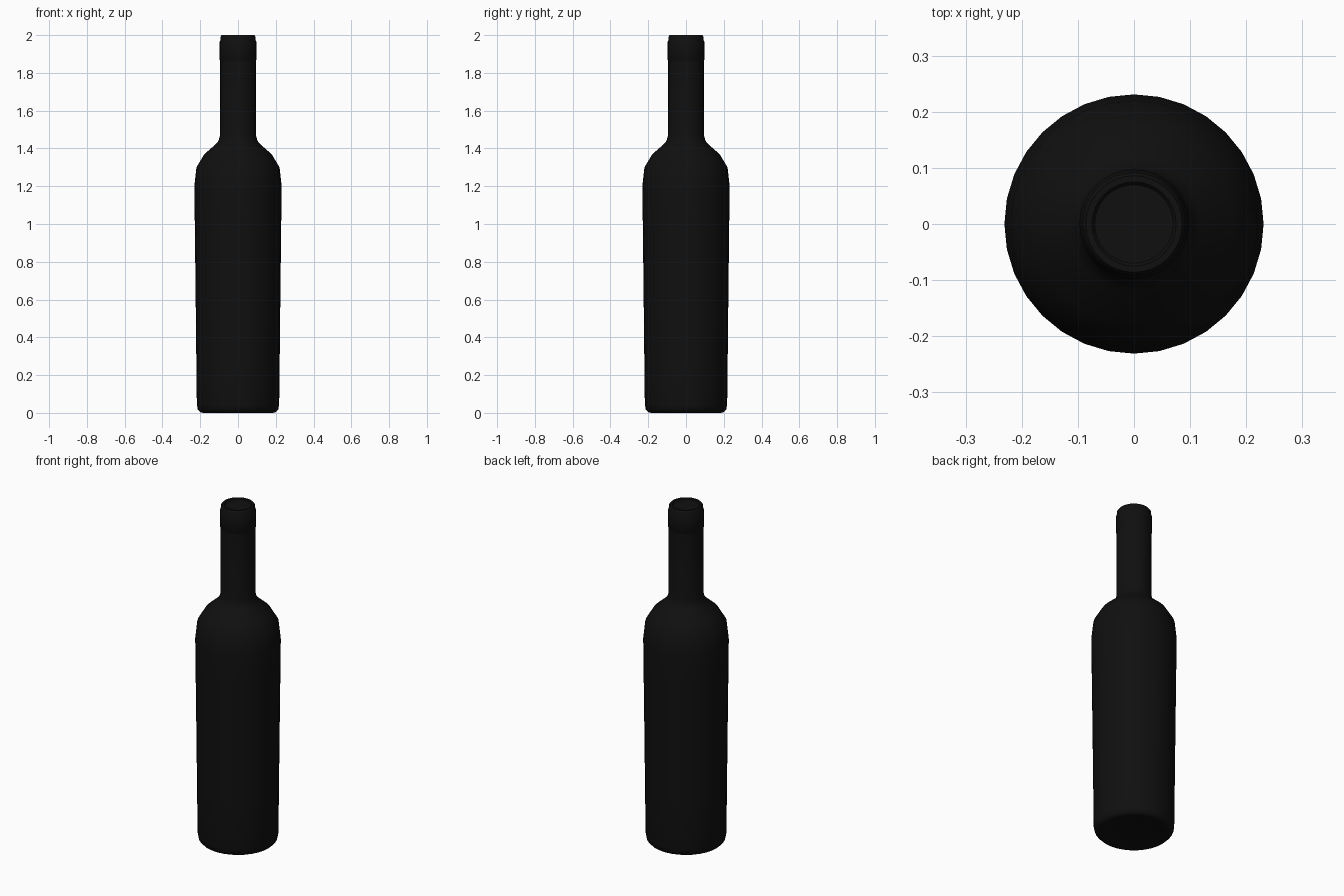
import bpy, bmesh, math

if "Cube" in bpy.data.objects:
    bpy.data.objects.remove(bpy.data.objects["Cube"])

SIDES = 32


def black(name, value):
    mat = bpy.data.materials.new(name)
    mat.diffuse_color = (value, value, value, 1)
    mat.use_nodes = True
    mat.node_tree.nodes["Principled BSDF"].inputs["Base Color"].default_value = mat.diffuse_color
    return mat


def lathe(name, profile, mat):
    """Revolve (radius, height) points around z; radius 0 closes the end."""
    bm = bmesh.new()
    pts = [bm.verts.new((r, 0, z)) for r, z in profile]
    edges = [bm.edges.new(pair) for pair in zip(pts, pts[1:])]
    bmesh.ops.spin(bm, geom=pts + edges, cent=(0, 0, 0), axis=(0, 0, 1),
                   angle=math.tau, steps=SIDES, use_duplicate=False)
    bmesh.ops.remove_doubles(bm, verts=bm.verts, dist=0.0005)
    bmesh.ops.recalc_face_normals(bm, faces=bm.faces)
    mesh = bpy.data.meshes.new(name)
    bm.to_mesh(mesh)
    bm.free()
    obj = bpy.data.objects.new(name, mesh)
    bpy.context.collection.objects.link(obj)
    mesh.materials.append(mat)
    bpy.ops.object.select_all(action='DESELECT')
    obj.select_set(True)
    bpy.context.view_layer.objects.active = obj
    bpy.ops.object.shade_smooth_by_angle(angle=math.radians(40))
    return obj


glass = black("dark_glass", 0.005)

# Bottle body: base, slightly flaring wall, shoulder and neck
lathe("bottle_body", [
    (0, 0.005), (0.17, 0.005), (0.185, 0.0), (0.2, 0.004), (0.213, 0.018),
    (0.218, 0.045), (0.221, 0.31), (0.225, 0.68), (0.229, 1.02),
    (0.231, 1.2), (0.22, 1.3), (0.178, 1.37), (0.118, 1.422),
    (0.103, 1.44), (0.095, 1.47), (0.094, 1.865)], glass)

# Mouth band and closed top with a shallow recess
lathe("mouth_cap", [
    (0.094, 1.865), (0.097, 1.87), (0.097, 1.965), (0.093, 1.975),
    (0.092, 1.993), (0.086, 2.0), (0.075, 2.0), (0.07, 1.994),
    (0, 1.994)], glass)
